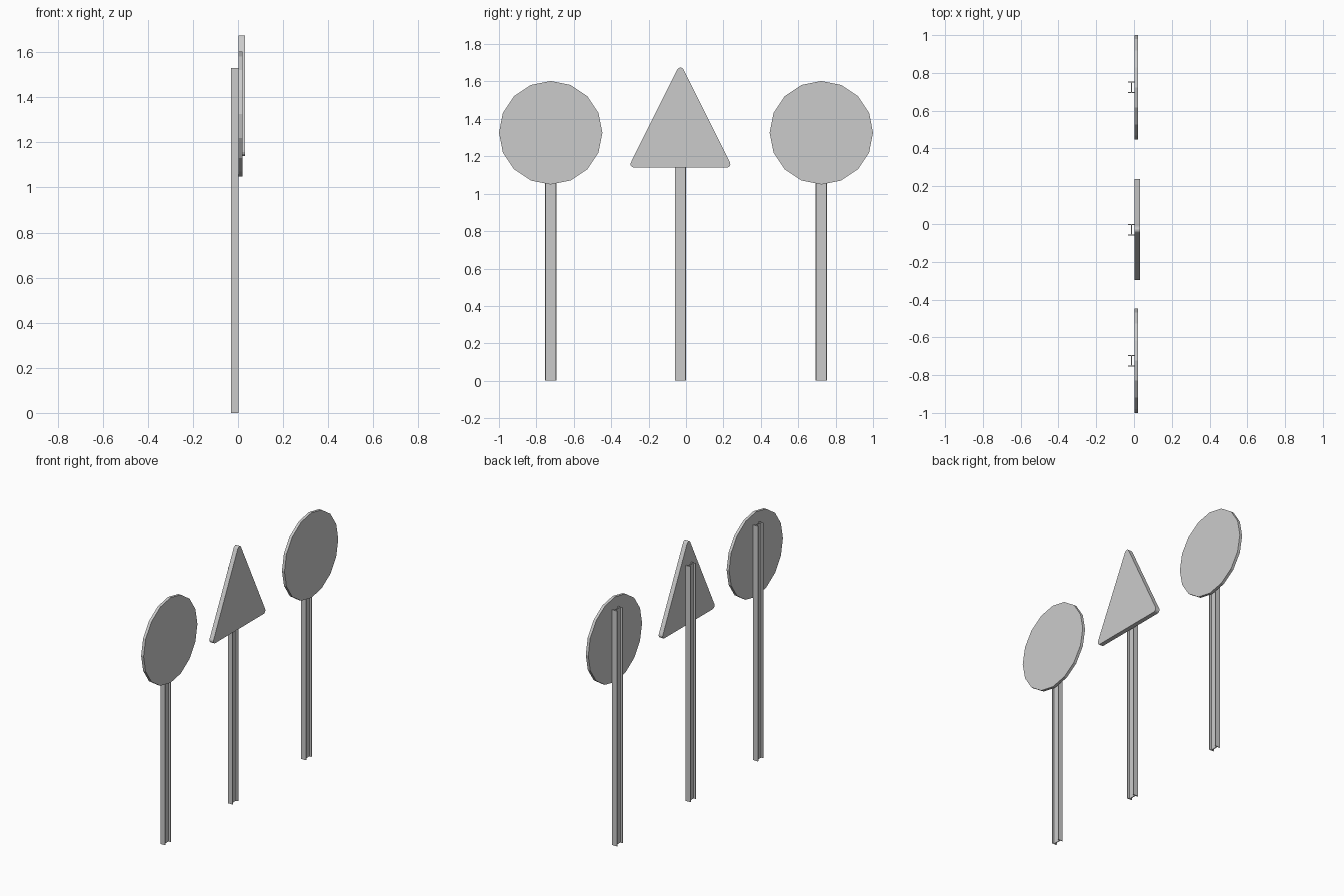
import bpy, bmesh
from math import sin, cos, radians, atan2, pi

if "Cube" in bpy.data.objects:
    bpy.data.objects.remove(bpy.data.objects["Cube"])


def prism(name, pts, axis, start, depth):
    """Extrude a closed 2D outline along x (points are y,z) or z (points are x,y)."""
    bm = bmesh.new()
    if axis == 'X':
        verts = [bm.verts.new((start, a, b)) for a, b in pts]
        move = (depth, 0, 0)
    else:
        verts = [bm.verts.new((a, b, start)) for a, b in pts]
        move = (0, 0, depth)
    face = bm.faces.new(verts)
    ext = bmesh.ops.extrude_face_region(bm, geom=[face], use_keep_orig=True)
    new = [v for v in ext['geom'] if isinstance(v, bmesh.types.BMVert)]
    bmesh.ops.translate(bm, verts=new, vec=move)
    bmesh.ops.recalc_face_normals(bm, faces=bm.faces[:])
    mesh = bpy.data.meshes.new(name)
    bm.to_mesh(mesh)
    bm.free()
    obj = bpy.data.objects.new(name, mesh)
    bpy.context.collection.objects.link(obj)
    return obj


X_BACK, X_FACE = -0.031, 0.003      # back of the posts, mounting plane of the signs
POST_H, POST_W, T = 1.53, 0.06, 0.005


def post(name, y):
    # I-beam: flanges at the y ends, web across the middle
    h, xm = POST_W / 2, (X_BACK + X_FACE) / 2
    w = T / 2
    half = [(X_BACK, -h), (X_FACE, -h), (X_FACE, -h + T), (xm + w, -h + T)]
    right = half + [(xm + w, h - T), (X_FACE, h - T), (X_FACE, h)]
    left = [(X_BACK, h), (X_BACK, h - T), (xm - w, h - T),
            (xm - w, -h + T), (X_BACK, -h + T)]
    prism(name, [(x, y + b) for x, b in right + left], 'Z', 0, POST_H)


def disc(name, y, z=1.326, r=0.2765, n=16):
    pts = [(y + r * cos(2 * pi * i / n), z + r * sin(2 * pi * i / n)) for i in range(n)]
    prism(name, pts, 'X', X_FACE, 0.018)


def triangle(name, y, z0=1.14, z1=1.675, half=0.267, r=0.018, seg=4):
    # Rounded corners: arc centre and start / end angle of each
    tilt = atan2(half - r, z1 - z0 - 2 * r)
    corners = [(half - r, z0 + r, -pi / 2, tilt),
               (0, z1 - r, tilt, pi - tilt),
               (-half + r, z0 + r, pi - tilt, 3 * pi / 2)]
    pts = []
    for cy, cz, a0, a1 in corners:
        for i in range(seg + 1):
            a = a0 + (a1 - a0) * i / seg
            pts.append((y + cy + r * cos(a), cz + r * sin(a)))
    prism(name, pts, 'X', 0.002, 0.029)


# Two round signs either side of a triangular one
for side, y in (("left", -0.7235), ("right", 0.7235)):
    post(f"{side}_post", y)
    disc(f"{side}_round_sign", y)
post("middle_post", -0.03)
triangle("middle_triangle_sign", -0.03)
